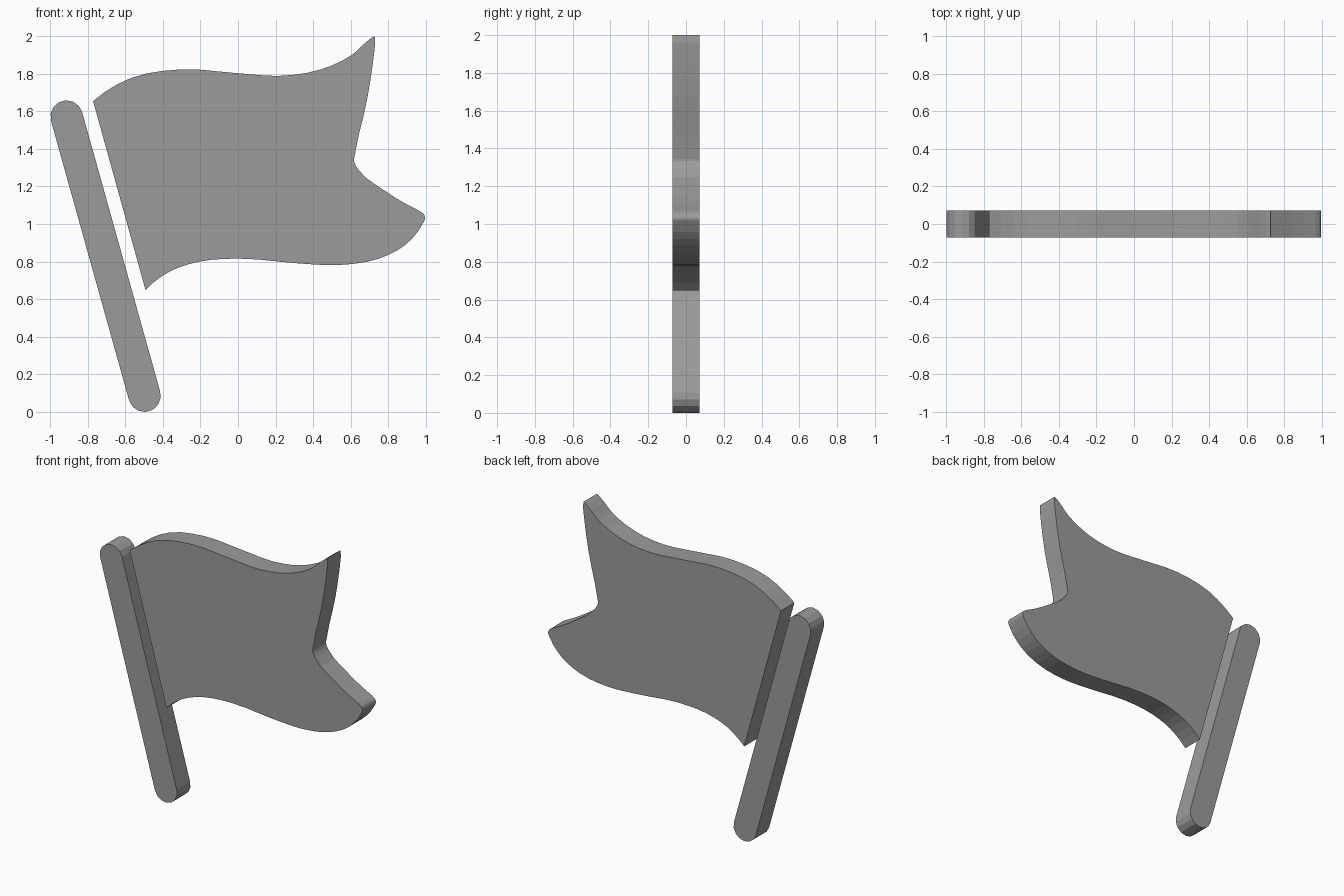
import bpy, bmesh, math
from mathutils import Vector
from mathutils.geometry import interpolate_bezier

if "Cube" in bpy.data.objects:
    bpy.data.objects.remove(bpy.data.objects["Cube"])

HALF = 0.0725  # half thickness in y

# Dark grey for both parts
grey = bpy.data.materials.new("dark_grey")
grey.diffuse_color = (0.33, 0.33, 0.33, 1)
grey.use_nodes = True
grey.node_tree.nodes["Principled BSDF"].inputs["Base Color"].default_value = grey.diffuse_color


def smooth_path(pts, steps=3):
    """Smooth curve passing through all given (x, z) points."""
    p = [Vector((x, 0, z)) for x, z in pts]
    n = len(p)
    tan = []
    for i in range(n):
        if 0 < i < n - 1:
            a, b = p[i] - p[i - 1], p[i + 1] - p[i]
            la, lb = a.length, b.length
            tan.append((a / la * lb + b / lb * la) / (la + lb))
        else:
            tan.append(None)
    # natural-looking end tangents
    tan[0] = 2 * (p[1] - p[0]).normalized() - tan[1]
    tan[-1] = 2 * (p[-1] - p[-2]).normalized() - tan[-2]
    out = []
    for i in range(n - 1):
        d = (p[i + 1] - p[i]).length / 3
        out += interpolate_bezier(p[i], p[i] + tan[i] * d,
                                  p[i + 1] - tan[i + 1] * d, p[i + 1], steps + 1)[:-1]
    return out + [p[-1]]


def slab(name, outline):
    """Extrude a closed x-z outline through the thickness, flat shaded."""
    bm = bmesh.new()
    face = bm.faces.new([bm.verts.new((v.x, -HALF, v.z)) for v in outline])
    ext = bmesh.ops.extrude_face_region(bm, geom=[face])
    moved = [g for g in ext["geom"] if isinstance(g, bmesh.types.BMVert)]
    bmesh.ops.translate(bm, verts=moved, vec=(0, 2 * HALF, 0))
    bmesh.ops.recalc_face_normals(bm, faces=bm.faces)
    me = bpy.data.meshes.new(name)
    bm.to_mesh(me)
    bm.free()
    me.materials.append(grey)
    ob = bpy.data.objects.new(name, me)
    bpy.context.collection.objects.link(ob)
    return ob


# Pole: leaning bar with rounded ends
R, SEG = 0.086, 7
top, bottom = Vector((-0.912, 0, 1.572)), Vector((-0.497, 0, 0.086))
lean = math.atan2(top.z - bottom.z, top.x - bottom.x)
pole = []
for centre, start in ((top, lean - math.pi / 2), (bottom, lean + math.pi / 2)):
    for i in range(SEG + 1):
        a = start + math.pi * i / SEG
        pole.append(centre + Vector((math.cos(a), 0, math.sin(a))) * R)
slab("pole", pole)

# Flag: wavy upper edge, swallow-tail notch, wavy lower edge
upper = smooth_path([(-0.771, 1.654), (-0.571, 1.776), (-0.311, 1.822), (0, 1.802),
                     (0.22, 1.788), (0.44, 1.822), (0.61, 1.902), (0.70, 1.983), (0.727, 2.0)])
tail = smooth_path([(0.73, 1.96), (0.689, 1.673), (0.622, 1.37), (0.617, 1.333),
                    (0.638, 1.293), (0.779, 1.178), (0.965, 1.07)])
lower = smooth_path([(0.986, 1.055), (0.995, 1.03), (0.982, 1.0), (0.886, 0.886),
                     (0.753, 0.817), (0.54, 0.782), (0.327, 0.79), (0, 0.816),
                     (-0.205, 0.80), (-0.364, 0.747), (-0.492, 0.649)])
slab("flag_cloth", upper + tail + lower)
